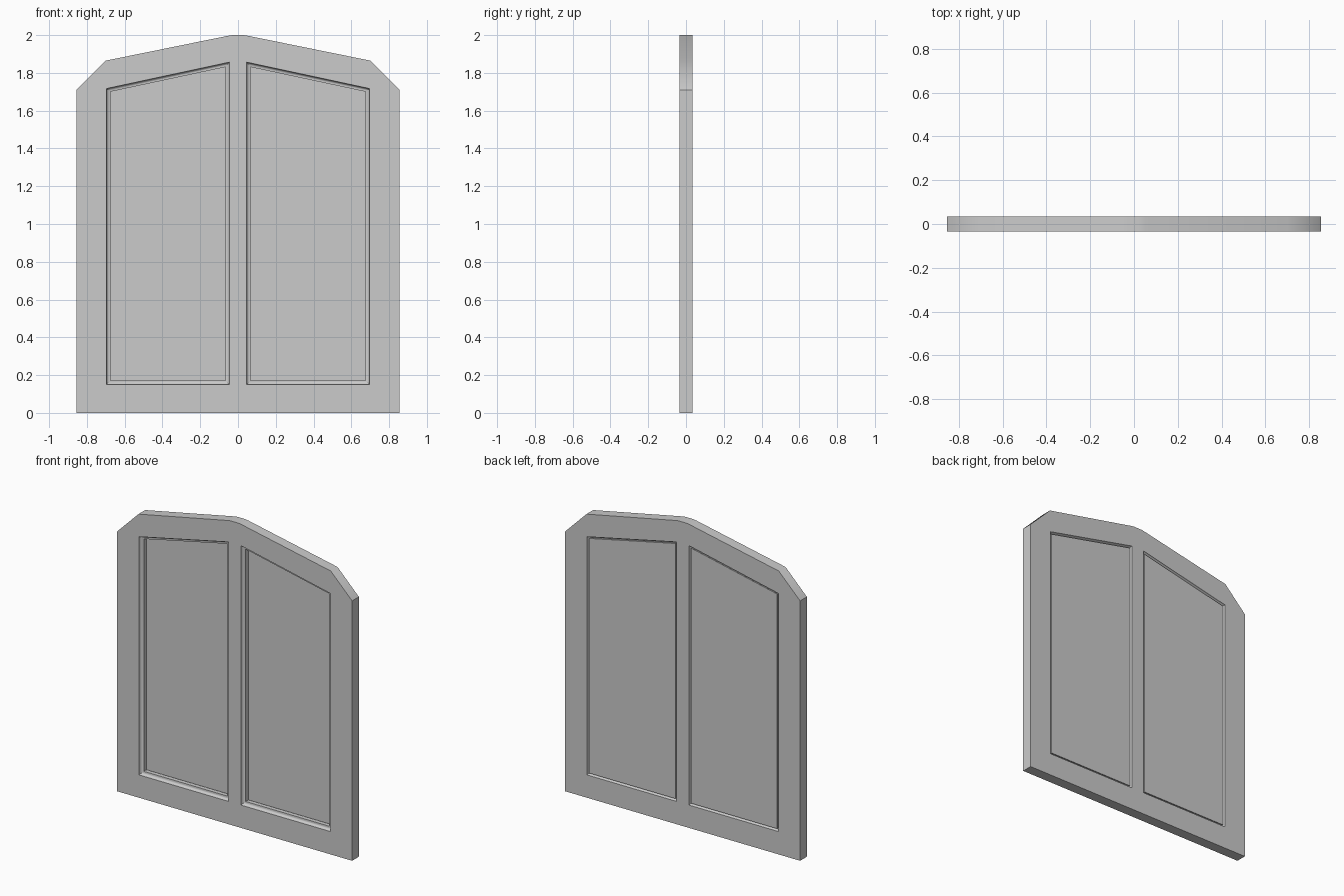
import bpy, bmesh, math
from mathutils import Vector

if "Cube" in bpy.data.objects:
    bpy.data.objects.remove(bpy.data.objects["Cube"])

HALF = 0.035      # half thickness of the frame
R = 0.021         # radius of the rounded moulding


def mirrored(points):
    return points + [(-x, z) for x, z in reversed(points)]


def inset(points, d):
    """Move a counter-clockwise outline inwards by d with mitred corners."""
    out = []
    for i, p in enumerate(points):
        p = Vector(p)
        a = (p - Vector(points[i - 1])).normalized()
        b = (Vector(points[(i + 1) % len(points)]) - p).normalized()
        na, nb = Vector((-a.y, a.x)), Vector((-b.y, b.x))
        out.append(p + (na + nb) * d / (1 + na.dot(nb)))
    return out


def ring(bm, points, y):
    return [bm.verts.new((p[0], y, p[1])) for p in points]


def bridge(bm, a, b):
    n = len(a)
    for i in range(n):
        j = (i + 1) % n
        bm.faces.new((a[i], a[j], b[j], b[i]))


def finish(bm, name):
    bmesh.ops.recalc_face_normals(bm, faces=bm.faces)
    mesh = bpy.data.meshes.new(name)
    bm.to_mesh(mesh)
    bm.free()
    obj = bpy.data.objects.new(name, mesh)
    bpy.context.collection.objects.link(obj)
    return obj


# Outer outline with an arched top, and the two sloped openings
outline = mirrored([(0.855, 0), (0.855, 1.71), (0.70, 1.865),
                    (0.055, 1.996), (0.03, 2.0)])
right = [(0.045, 0.15), (0.697, 0.15), (0.697, 1.717), (0.045, 1.857)]
left = [(-x, z) for x, z in reversed(right)]
openings = {"right": right, "left": left}

# Moulding cross-section: rounded over on both sides (inset, y)
quarter = [(R * math.sin(t), R * (1 - math.cos(t)))
           for t in (math.radians(90 * i / 4) for i in range(5))]
profile = [(v, -HALF + u) for u, v in quarter]
profile += [(v, HALF - u) for u, v in reversed(quarter)]

# Frame
bm = bmesh.new()
caps = [[ring(bm, outline, -HALF)], [ring(bm, outline, HALF)]]
bridge(bm, caps[0][0], caps[1][0])
for pts in openings.values():
    rings = [ring(bm, inset(pts, d), y) for d, y in profile]
    for a, b in zip(rings, rings[1:]):
        bridge(bm, a, b)
    caps[0].append(rings[0])
    caps[1].append(rings[-1])
for cap, ny in zip(caps, (-1, 1)):
    edges = [bm.edges.get((r[i - 1], r[i])) for r in cap for i in range(len(r))]
    bmesh.ops.triangle_fill(bm, use_beauty=True, use_dissolve=False,
                            edges=edges, normal=(0, ny, 0))
frame = finish(bm, "frame")
bpy.context.view_layer.objects.active = frame
frame.select_set(True)
bpy.ops.object.shade_smooth_by_angle(angle=math.radians(35))
weighted = frame.modifiers.new("flat_face_normals", 'WEIGHTED_NORMAL')
weighted.keep_sharp = True

# Thin panels set close to the back of each opening
for side, pts in openings.items():
    bm = bmesh.new()
    edge = inset(pts, R * 0.6)
    front, back = ring(bm, edge, 0.022), ring(bm, edge, 0.029)
    bridge(bm, front, back)
    bm.faces.new(front)
    bm.faces.new(back)
    finish(bm, side + "_panel")
